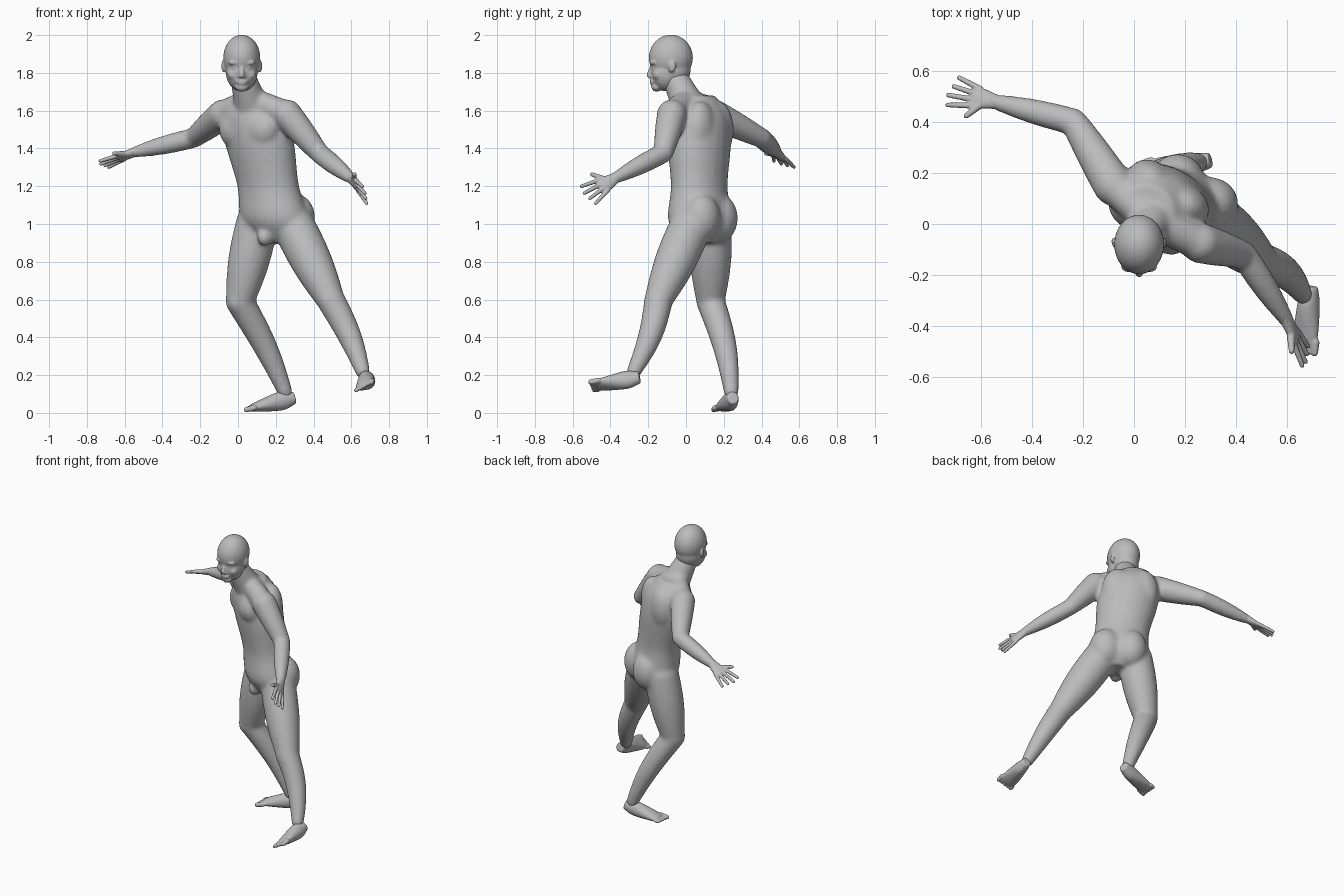
import bpy, bmesh, math
from mathutils import Vector, Matrix

if "Cube" in bpy.data.objects:
    bpy.data.objects.remove(bpy.data.objects["Cube"])

UP = Vector((0, 0, 1))
TURN = Matrix.Rotation(math.radians(-35), 4, 'Z')    # trunk turns to its right
LEFT = TURN.to_3x3() @ Vector((1, 0, 0))
FRONT = TURN.to_3x3() @ Vector((0, -1, 0))
bm = bmesh.new()

grey = bpy.data.materials.new("clay grey")
grey.use_nodes = True
colour = (.5, .5, .5, 1)
grey.diffuse_color = colour
grey.node_tree.nodes["Principled BSDF"].inputs["Base Color"].default_value = colour


def skin(name, voxel, softness):
    """Turn the forms gathered so far into one continuous soft surface."""
    bmesh.ops.recalc_face_normals(bm, faces=bm.faces)
    mesh = bpy.data.meshes.new(name)
    bm.to_mesh(mesh)
    bm.clear()
    mesh.materials.append(grey)
    part = bpy.data.objects.new(name, mesh)
    bpy.context.scene.collection.objects.link(part)
    remesh = part.modifiers.new("skin", 'REMESH')
    remesh.mode = 'VOXEL'
    remesh.voxel_size = voxel
    remesh.use_smooth_shade = True
    soften = part.modifiers.new("soften", 'SMOOTH')
    soften.factor = .5
    soften.iterations = softness


def smooth_path(stations, steps=4):
    """Interpolate position and radii together through the stations."""
    points = [Vector(station) for station in stations]
    points.insert(0, points[0] * 2 - points[1])
    points.append(points[-1] * 2 - points[-2])
    path = []
    for before, start, end, after in zip(points, points[1:], points[2:], points[3:]):
        pull_out = (end - before) / 2
        pull_in = (after - start) / 2
        for k in range(steps):
            t = k / steps
            ease = t * t * (3 - 2 * t)
            path.append(start.lerp(end, ease)
                        + pull_out * (t * (1 - t) ** 2)
                        - pull_in * (t * t * (1 - t)))
    path.append(points[-2])
    return path


def loft(stations, side, level=False, sides=24):
    """Closed tube through (x, y, z, side radius, other radius) stations."""
    path = smooth_path(stations)
    rings = []
    for i, station in enumerate(path):
        centre = Vector(station[:3])
        ahead = Vector(path[min(i + 1, len(path) - 1)][:3])
        behind = Vector(path[max(i - 1, 0)][:3])
        axis = UP if level else (ahead - behind).normalized()
        across = (side - axis * axis.dot(side)).normalized()
        other = axis.cross(across)
        ring = []
        for k in range(sides):
            angle = math.tau * k / sides
            ring.append(bm.verts.new(centre + across * station[3] * math.cos(angle)
                                     + other * station[4] * math.sin(angle)))
        rings.append(ring)
    for low, high in zip(rings, rings[1:]):
        for k in range(sides):
            j = (k + 1) % sides
            bm.faces.new((low[k], low[j], high[j], high[k]))
    bm.faces.new(rings[0][::-1])
    bm.faces.new(rings[-1])


def ball(centre, radii, turn=TURN):
    matrix = Matrix.Translation(centre) @ turn @ Matrix.Diagonal((*radii, 1))
    bmesh.ops.create_uvsphere(bm, u_segments=24, v_segments=16, radius=1, matrix=matrix)


def limb(start, end, start_radius, end_radius, bulge=0, bow=0, rings=6):
    """Round-ended taper with a muscle bulge, bowed towards the back."""
    stations = []
    for i in range(rings + 1):
        t = i / rings
        swell = math.sin(math.pi * t)
        radius = start_radius + (end_radius - start_radius) * t + bulge * swell
        centre = start.lerp(end, t) - FRONT * bow * swell
        stations.append((*centre, radius, radius))
    loft(stations, LEFT + UP / 2)
    ball(start, [start_radius] * 3)
    ball(end, [end_radius] * 3)


def spine(z):
    """Centre of the leaning trunk at a height."""
    return Vector((.4 - z / 5, .07, z))


def hand(wrist, knuckles, across):
    """Palm, four spread fingers and a thumb."""
    across = across.normalized()
    forward = (knuckles - wrist).normalized()
    middle = wrist.lerp(knuckles, .5)
    loft([(*(wrist - forward * .03), .028, .026), (*wrist, .031, .024),
          (*middle, .04, .02), (*knuckles, .042, .014)], across)
    for i in range(4):
        spread = across * (i - 1.5)
        length = .1 - abs(i - 1) / 100
        base = knuckles + spread * .024 - forward * .02
        limb(base, knuckles + spread * .04 + forward * length, .0125, .0095)
    limb(middle - across * .02, middle + forward * .045 - across * .085, .017, .011)


def foot(heel, ball_of_foot, across):
    """Arched foot; across points from the great toe to the little toe."""
    across = across.normalized()
    length = ball_of_foot - heel
    shape = [(0, .03, .032), (.3, .042, .05), (.75, .053, .032), (1, .05, .017)]
    loft([(*(heel + length * t), wide, tall) for t, wide, tall in shape], across)
    for i in range(5):
        start = ball_of_foot + across * (i - 2) * .024 - length * .05
        thick = .016 if i == 0 else .0125
        limb(start, start + length * (.18 - i / 50), thick, thick * .9)


# Trunk: widths by height, depth in proportion
widths = [(.9, .1), (.96, .16), (1.04, .195), (1.2, .175), (1.4, .195), (1.52, .195), (1.6, .17), (1.68, .1)]
loft([(*spine(z), width, width * .78) for z, width in widths], LEFT, level=True)
pelvis, chest = spine(1), spine(1.5)
for side in (-1, 1):
    outward = LEFT * side * .08
    ball(chest + FRONT * .075 + outward, (.1, .075, .1))              # chest muscle
    ball(chest - FRONT * .065 + outward, (.1, .075, .15))             # shoulder blade
    ball(pelvis - FRONT * .07 + outward + UP * .03, (.105, .1, .13))  # buttock
    ball(spine(1.25) - FRONT * .075 + outward / 2, (.05, .06, .2))    # back muscle
ball(pelvis + FRONT * .1 - UP * .07, (.04, .045, .05))                # groin

# Neck and shoulder slopes
neck_base = Vector((.07, .01, 1.63))
limb(Vector((.025, -.06, 1.78)), neck_base, .068, .09)
shoulders = {"right": Vector((-.08, .15, 1.58)), "left": Vector((.26, -.075, 1.58))}
for shoulder in shoulders.values():
    limb(neck_base + UP * .035, shoulder, .06, .072)

# Arms
arms = {
    "right": (Vector((-.235, .4, 1.455)), Vector((-.55, .48, 1.38)),
              Vector((-.63, .5, 1.348)), Vector((.3, .9, -.3))),
    "left": (Vector((.43, -.12, 1.375)), Vector((.6, -.38, 1.24)),
             Vector((.636, -.45, 1.196)), Vector((.2, .5, -.7))),
}
for side, (elbow, wrist, knuckles, across) in arms.items():
    limb(shoulders[side], elbow, .08, .053, bulge=.003)
    limb(elbow, wrist, .053, .03, bulge=.008)

# Legs
legs = [
    (Vector((.1, .13, 1)), Vector((.01, .13, .59)), Vector((.25, .24, .11))),
    (Vector((.29, .03, 1)), Vector((.49, -.145, .6)), Vector((.66, -.275, .22))),
]
for hip, knee, ankle in legs:
    limb(hip, knee, .112, .076, bulge=.015)
    limb(knee, ankle, .076, .04, bulge=.006, bow=.025)
    ball(knee + FRONT * .035, (.045, .045, .06))                      # kneecap
skin("body", .01, 18)

# Hands and feet
for side, (elbow, wrist, knuckles, across) in arms.items():
    hand(wrist, knuckles, across)
    skin(side + "_hand", .004, 5)
foot(Vector((.3, .25, .08)), Vector((.065, .2, .024)), Vector((-.2, 1, 0)))
skin("right_foot", .005, 8)
foot(Vector((.69, -.245, .188)), Vector((.668, -.475, .145)), Vector((-.86, 0, -.5)))
skin("left_foot", .005, 8)

# Head: skull, jaw and chin, then the face
head = Vector((.02, -.08, 1.88))


def feature(offset, radii, mirrored=False, yaw=0):
    for side in ((-1, 1) if mirrored else (1,)):
        x, y, z = offset
        ball(head + Vector((x * side, y, z)), radii, Matrix.Rotation(yaw * side, 4, 'Z'))


feature((0, 0, 0), (.098, .117, .122))                                # skull
feature((0, .015, -.06), (.085, .09, .1))                             # back of the head
feature((0, -.025, -.08), (.084, .082, .098))                         # jaw
feature((0, -.075, -.155), (.036, .028, .025))                        # chin
feature((.035, -.09, -.026), (.036, .02, .014), True)                 # brow
feature((.034, -.086, -.052), (.017, .015, .011), True)               # eye
feature((.043, -.065, -.09), (.034, .032, .03), True)                 # cheek
feature((.096, .005, -.045), (.011, .022, .034), True, -.3)           # ear
feature((.012, -.106, -.1), (.01, .012, .01), True)                   # nostril
feature((0, -.096, -.128), (.032, .014, .02))                         # mouth mound
feature((0, -.104, -.123), (.024, .009, .006))                        # upper lip
feature((0, -.102, -.137), (.022, .009, .006))                        # lower lip
limb(head + Vector((0, -.09, -.03)), head + Vector((0, -.116, -.092)), .012, .014)    # nose
skin("head", .005, 9)
